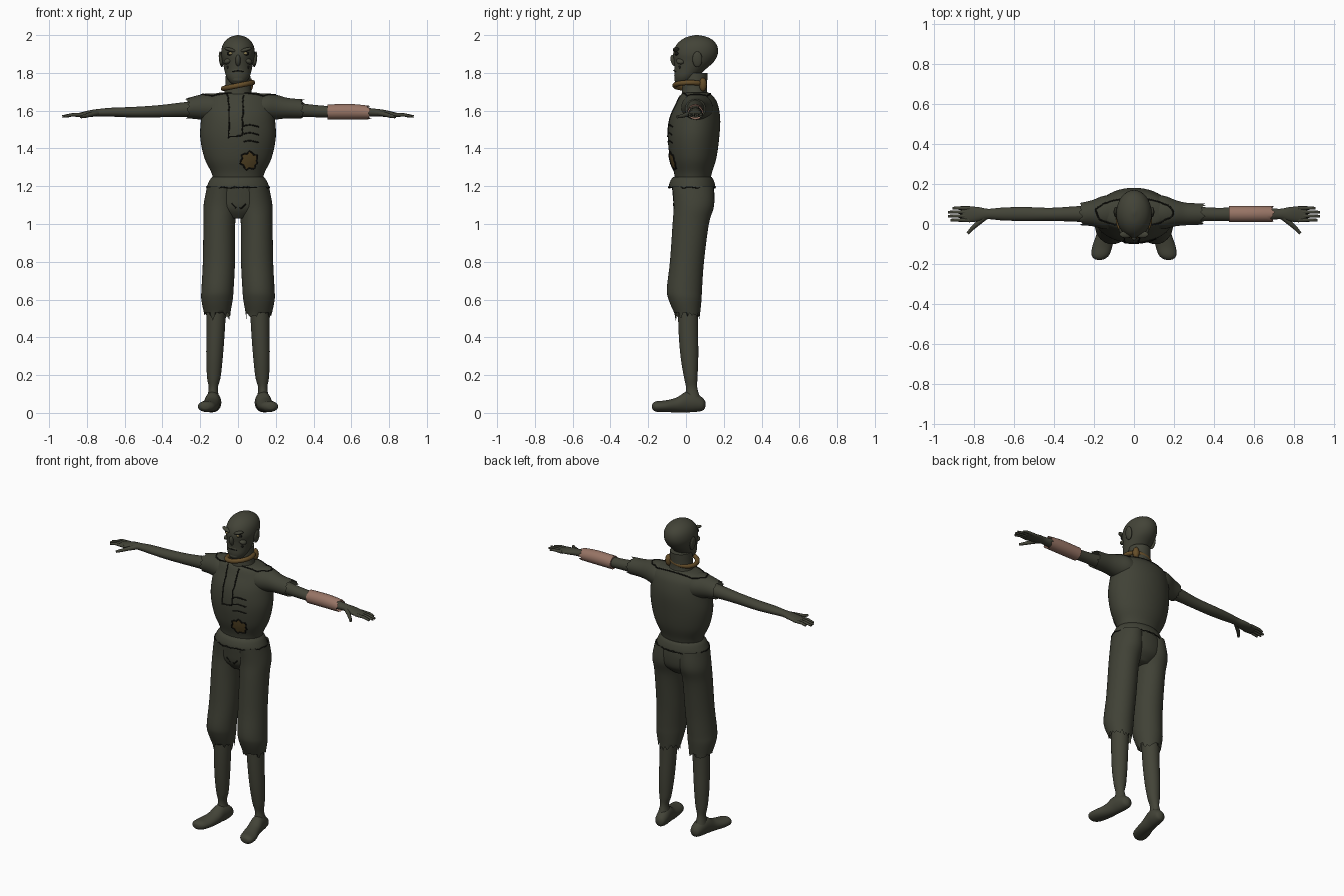
import bpy, bmesh, math, random
from mathutils import Vector
from mathutils.bvhtree import BVHTree

random.seed(4)
if "Cube" in bpy.data.objects:
    bpy.data.objects.remove(bpy.data.objects["Cube"])


def material(name, *rgb):
    m = bpy.data.materials.new(name)
    m.use_nodes = True
    m.diffuse_color = (*rgb, 1)
    bsdf = next(n for n in m.node_tree.nodes if n.type == 'BSDF_PRINCIPLED')
    bsdf.inputs["Base Color"].default_value = (*rgb, 1)
    return m


SKIN = material("olive_skin", .056, .057, .039)
CLOTH = material("olive_cloth", .052, .054, .037)
SEAM = material("dark_seam", .008, .008, .006)
ROPE = material("rope_brown", .13, .075, .022)
WOUND = material("wound_brown", .09, .058, .018)
BANDAGE = material("bandage_pink", .31, .175, .13)
EYE = material("dull_yellow_eye", .3, .24, .1)


def finish(ob, name, mat):
    ob.name = name
    ob.data.materials.append(mat)
    if ob.type == 'MESH':
        bpy.context.view_layer.objects.active = ob
        bpy.ops.object.select_all(action='DESELECT')
        ob.select_set(True)
        bpy.ops.object.shade_smooth_by_angle(angle=math.radians(50))
    return ob


def mesh_object(name, bm, mat):
    bmesh.ops.recalc_face_normals(bm, faces=bm.faces)
    me = bpy.data.meshes.new(name)
    bm.to_mesh(me)
    bm.free()
    ob = bpy.data.objects.new(name, me)
    bpy.context.collection.objects.link(ob)
    return finish(ob, name, mat)


def spline(rows, steps):
    """Smooth the station rows with a Catmull-Rom curve."""
    rows = [Vector(r) for r in rows]
    out = []
    for i in range(len(rows) - 1):
        a, b, c, d = rows[max(i - 1, 0)], rows[i], rows[i + 1], rows[min(i + 2, len(rows) - 1)]
        for k in range(steps):
            t = k / steps
            out.append(b + (c - a) * (t / 2) + (a * 2 - b * 5 + c * 4 - d) * (t * t / 2)
                       + (b * 3 - a - c * 3 + d) * (t ** 3 / 2))
    return out + [rows[-1]]


def loft(name, rows, mat, axis='Z', side=1, seg=32, steps=5, ragged=0, caps=True):
    """Skin elliptical rings: (position, centre a, centre b, radius a, radius b)."""
    bm = bmesh.new()
    rings = []
    path = spline(rows, steps)
    for i, (t, a, b, ra, rb) in enumerate(path):
        ring = []
        for k in range(seg):
            ang = math.tau * k / seg
            u, v, w = a + ra * math.cos(ang), b + rb * math.sin(ang), t
            if ragged and i == len(path) - 1:
                w += ragged * random.uniform(-1, 1) * (1 if k % 2 else .3)
            p = {'Z': (u, v, w), 'X': (w, u, v), 'Y': (u, w, v)}[axis]
            ring.append(bm.verts.new((p[0] * side, p[1], p[2])))
        rings.append(ring)
    for r, s in zip(rings, rings[1:]):
        for k in range(seg):
            bm.faces.new((r[k], r[(k + 1) % seg], s[(k + 1) % seg], s[k]))
    if caps:
        bm.faces.new(rings[0])
        if not ragged:
            bm.faces.new(rings[-1])
    return mesh_object(name, bm, mat)


def ball(name, loc, size, mat, rot=(0, 0, 0)):
    bpy.ops.mesh.primitive_uv_sphere_add(segments=20, ring_count=12, location=loc, rotation=rot)
    ob = bpy.context.object
    ob.scale = size
    return finish(ob, name, mat)


def line(name, pts, radius, mat, taper=1, closed=False):
    cu = bpy.data.curves.new(name, 'CURVE')
    cu.dimensions = '3D'
    cu.bevel_depth = radius
    cu.bevel_resolution = 2
    cu.use_fill_caps = True
    sp = cu.splines.new('POLY')
    sp.points.add(len(pts) - 1)
    sp.use_cyclic_u = closed
    for i, (q, p) in enumerate(zip(sp.points, pts)):
        q.co = (*p, 1)
        q.radius = 1 + (taper - 1) * i / (len(pts) - 1)
    ob = bpy.data.objects.new(name, cu)
    bpy.context.collection.objects.link(ob)
    return finish(ob, name, mat)


# Torso, shirt hem and neck
torso = loft("shirt_torso", [(1.21, 0, .035, .125, .09), (1.27, 0, .037, .14, .1),
             (1.35, 0, .038, .178, .123), (1.46, 0, .04, .2, .136), (1.56, 0, .048, .195, .133),
             (1.64, 0, .058, .185, .108), (1.68, 0, .055, .155, .085), (1.695, 0, .055, .1, .065)], CLOTH, seg=48)
loft("waistband", [(1.25, 0, .035, .135, .1), (1.235, 0, .033, .148, .112),
                   (1.21, 0, .032, .16, .121), (1.19, 0, .032, .167, .123)], CLOTH, seg=48, ragged=.006)
loft("neck", [(1.66, 0, .05, .085, .075), (1.71, 0, .045, .07, .066), (1.8, 0, .05, .064, .065)], SKIN)

# Trousers and legs
loft("trouser_seat", [(1.22, 0, .034, .15, .11), (1.15, 0, .04, .17, .11), (1.08, 0, .04, .15, .1),
                      (1.03, 0, .035, .06, .06)], CLOTH)
body = [torso]
for side, word in ((1, "left"), (-1, "right")):
    loft(word + "_trouser_leg", [(1.2, .083, .036, .08, .109), (1.1, .092, .042, .09, .107),
         (1.0, .099, .025, .084, .096), (.8, .101, .005, .085, .09), (.66, .108, -.008, .085, .093),
         (.6, .111, -.005, .083, .087), (.52, .11, .008, .068, .066)], CLOTH, side=side, seg=36, ragged=.04, caps=False)
    loft(word + "_shin", [(.68, .112, .01, .055, .055), (.45, .118, .012, .049, .052), (.3, .124, .018, .044, .047),
         (.19, .128, .025, .036, .036), (.13, .131, .03, .024, .03), (.07, .132, .035, .035, .045)], SKIN, side=side)
    # Foot runs from the heel to the splayed toes
    loft(word + "_foot", [(.103, .125, .045, .008, .012), (.09, .125, .045, .03, .032), (.05, .128, .055, .04, .05),
         (0, .135, .057, .041, .054), (-.05, .143, .042, .044, .039), (-.11, .158, .035, .05, .031),
         (-.155, .168, .034, .044, .028), (-.175, .172, .034, .025, .018), (-.18, .172, .034, .006, .006)],
         SKIN, axis='Y', side=side, seg=24)

    # Sleeves differ: one is torn off at the shoulder
    sleeve = [(.08, .058, 1.6, .085, .085), (.15, .058, 1.617, .083, .075), (.21, .054, 1.618, .065, .064),
              (.265, .05, 1.613, .056, .054)]
    if side > 0:
        sleeve.append((.345, .05, 1.609, .053, .051))
    body.append(loft(word + "_sleeve", sleeve, CLOTH, axis='X', side=side, ragged=.014))
    loft(word + "_arm", [(.18, .05, 1.61, .046, .046), (.3, .05, 1.605, .038, .038), (.42, .048, 1.597, .033, .032),
         (.55, .05, 1.592, .035, .028), (.66, .05, 1.592, .032, .024), (.73, .05, 1.59, .026, .02),
         (.78, .049, 1.585, .036, .018), (.83, .048, 1.578, .039, .013), (.86, .048, 1.576, .034, .009)],
         SKIN, axis='X', side=side, seg=24)
    for i in range(4):
        y = .019 + i * .02
        tip = .918 + .012 * (i in (1, 2)) - .012 * (i == 3)
        line(f"{word}_finger_{i + 1}", [(side * .82, y, 1.579), (side * .88, y + .001, 1.578),
             (side * tip, y, 1.569)], .0105, SKIN, taper=.65)
    line(word + "_thumb", [(side * .745, .035, 1.588), (side * .78, .005, 1.58), (side * .81, -.022, 1.571),
         (side * .832, -.047, 1.567)], .015, SKIN, taper=.5)

loft("forearm_bandage", [(.475, .05, 1.593, .041, .04), (.6, .05, 1.594, .041, .041),
                         (.695, .05, 1.59, .039, .036)], BANDAGE, axis='X', ragged=.018)

# Head
loft("head", [(1.735, 0, -.015, .022, .025), (1.75, 0, -.012, .042, .043), (1.78, 0, 0, .062, .062),
     (1.82, 0, .022, .073, .083), (1.86, 0, .042, .082, .106), (1.9, 0, .05, .089, .118), (1.94, 0, .055, .084, .111),
     (1.97, 0, .058, .067, .088), (1.99, 0, .058, .039, .053), (2.0, 0, .058, .006, .008)], SKIN, seg=40)
ball("nose", (0, -.063, 1.865), (.014, .018, .032), SKIN, (.3, 0, 0))
ball("chin", (0, -.04, 1.765), (.034, .022, .02), SKIN)
ball("mouth_ridge", (0, -.043, 1.812), (.036, .02, .02), SKIN)
line("mouth", [(-.03, -.054, 1.807), (0, -.065, 1.812), (.03, -.054, 1.807)], .003, SEAM)
for side, word in ((1, "left"), (-1, "right")):
    ball(word + "_brow", (side * .04, -.052, 1.922), (.034, .018, .01), SKIN, (0, -side * .3, 0))
    ball(word + "_eye_socket", (side * .039, -.047, 1.902), (.02, .014, .011), SEAM)
    ball(word + "_eye", (side * .039, -.053, 1.903), (.012, .011, .007), EYE)
    ball(word + "_cheekbone", (side * .053, -.028, 1.862), (.024, .024, .015), SKIN, (0, side * .4, 0))
    ball(word + "_cheek_hollow", (side * .05, -.027, 1.832), (.01, .012, .014), SEAM)
    ball(word + "_ear", (side * .09, .06, 1.872), (.011, .026, .042), SKIN, (0, side * .12, 0))

# Rope around the neck with a knot behind the left side
bpy.ops.mesh.primitive_torus_add(major_radius=.079, minor_radius=.0135, major_segments=40, minor_segments=12,
                                 location=(0, .02, 1.733), rotation=(0, -.2, 0))
finish(bpy.context.object, "neck_rope", ROPE)
ball("rope_knot", (.06, .09, 1.738), (.02, .02, .036), ROPE)

# Surface details are dropped on to the shirt
verts, polys = [], []
for ob in body:
    base = len(verts)
    verts += [v.co.copy() for v in ob.data.vertices]
    polys += [[base + i for i in p.vertices] for p in ob.data.polygons]
tree = BVHTree.FromPolygons(verts, polys)


def front(x, z, lift=.001):
    hit = tree.ray_cast(Vector((x, -1, z)), Vector((0, 1, 0)))[0]
    return (x, (hit.y if hit else 0) - lift, z)


def above(x, y):
    hit = tree.ray_cast(Vector((x, y, 3)), Vector((0, 0, -1)))[0]
    return (x, y, hit.z if hit else 1.66)


def subdivide(pts, n, jitter):
    out = []
    for (a, b), (c, d) in zip(pts, pts[1:]):
        for i in range(n):
            t = i / n
            out.append((a + (c - a) * t + random.uniform(-jitter, jitter),
                        b + (d - b) * t + random.uniform(-jitter, jitter)))
    return out + [pts[-1]]


placket = [(-.055, 1.685), (-.045, 1.57), (-.05, 1.46), (.022, 1.465), (.025, 1.6), (.03, 1.68)]
line("shirt_opening", [front(*p) for p in subdivide(placket, 7, .004)], .0035, SEAM)
for i in range(3):
    z = 1.435 + i * .042
    line(f"rib_tear_{i + 1}", [front(.03 + .016 * k, z + .006 * math.sin(k * .8)) for k in range(6)], .0035, SEAM)

# Shoulder yoke outline
yoke = [above((.19 + random.uniform(-.008, .008)) * math.cos(a), .058 + .07 * math.sin(a))
        for a in (math.tau * k / 48 for k in range(48))]
line("yoke_seam", yoke, .004, SEAM, closed=True)

# Belly wound
bm = bmesh.new()
rim = [(.045 + .006 * (k % 3 - 1)) for k in range(20)]
rings = [[bm.verts.new(front(.06 + r * f * math.cos(math.tau * k / 20), 1.335 + r * f * math.sin(math.tau * k / 20), .003))
          for k, r in enumerate(rim)] for f in (.1, .4, .7, 1)]
bm.faces.new(rings[0])
for r, s in zip(rings, rings[1:]):
    for k in range(20):
        bm.faces.new((r[k], r[(k + 1) % 20], s[(k + 1) % 20], s[k]))
edge = [v.co.copy() for v in rings[-1]]
mesh_object("belly_wound", bm, WOUND)
line("wound_rim", edge, .004, SEAM, closed=True)

# Waist outline and torn fly
line("waist_seam", [(.167 * math.cos(a), .032 + .124 * math.sin(a), 1.194 + random.uniform(-.004, .004))
                    for a in (math.tau * k / 60 for k in range(60))], .003, SEAM, closed=True)
line("fly_tear", [(-.035, -.064, 1.11), (-.012, -.06, 1.085), (0, -.058, 1.095), (.015, -.06, 1.08),
                  (.04, -.066, 1.105)], .004, SEAM)
